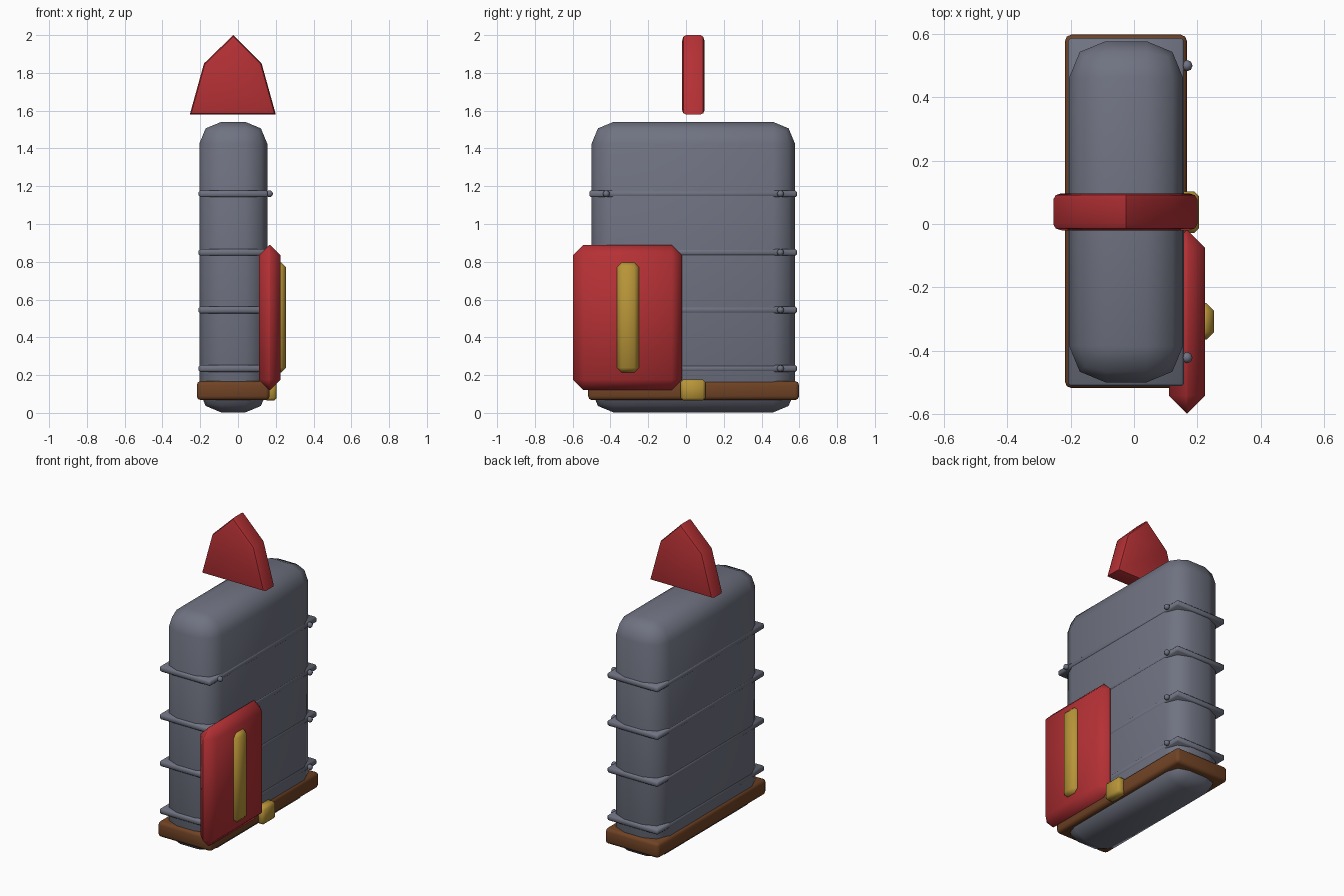
import bpy, bmesh, math
from mathutils import Vector

cube = bpy.data.objects.get("Cube")
if cube:
    bpy.data.objects.remove(cube, do_unlink=True)


def material(name, rgb):
    m = bpy.data.materials.new(name)
    m.use_nodes = True
    m.diffuse_color = (*rgb, 1)
    m.node_tree.nodes["Principled BSDF"].inputs["Base Color"].default_value = (*rgb, 1)
    return m


grey = material("slate grey", (0.16, 0.17, 0.22))
red = material("red", (0.46, 0.03, 0.035))
brown = material("leather brown", (0.16, 0.055, 0.018))
gold = material("gold", (0.48, 0.30, 0.04))


def finish(bm, name, mat, angle=60):
    bmesh.ops.recalc_face_normals(bm, faces=bm.faces)
    mesh = bpy.data.meshes.new(name)
    bm.to_mesh(mesh)
    bm.free()
    mesh.materials.append(mat)
    ob = bpy.data.objects.new(name, mesh)
    bpy.context.collection.objects.link(ob)
    bpy.ops.object.select_all(action='DESELECT')
    ob.select_set(True)
    bpy.context.view_layer.objects.active = ob
    bpy.ops.object.shade_smooth_by_angle(angle=math.radians(angle))
    return ob


def bevelled_box(name, low, high, bevel, segments, mat):
    """Box between two corners with every edge bevelled."""
    low, high = Vector(low), Vector(high)
    bm = bmesh.new()
    bmesh.ops.create_cube(bm, size=1)
    bmesh.ops.scale(bm, vec=high - low, verts=bm.verts)
    bmesh.ops.translate(bm, vec=(low + high) / 2, verts=bm.verts)
    bmesh.ops.bevel(bm, geom=bm.edges[:], offset=bevel, segments=segments,
                    profile=0.5, affect='EDGES')
    return finish(bm, name, mat)


def rivet(name, place):
    bm = bmesh.new()
    bmesh.ops.create_uvsphere(bm, u_segments=8, v_segments=6, radius=0.018)
    bmesh.ops.translate(bm, vec=place, verts=bm.verts)
    return finish(bm, name, grey)


# Rounded main body
bevelled_box("body", (-0.205, -0.50, 0.003), (0.155, 0.577, 1.54), 0.115, 2, grey)

# Four thin bands with rivets on the left side
for i, z in enumerate((0.235, 0.545, 0.85, 1.16)):
    bevelled_box(f"band_{i + 1}", (-0.208, -0.512, z - 0.018),
                 (0.158, 0.587, z + 0.018), 0.008, 1, grey)
    for end, y in (("front", -0.422), ("back", 0.50)):
        rivet(f"rivet_{end}_{i + 1}", (0.167, y, z))

# Belt and buckle
bevelled_box("belt", (-0.218, -0.518, 0.068), (0.167, 0.598, 0.168), 0.02, 2, brown)
bevelled_box("buckle", (0.14, -0.028, 0.065), (0.205, 0.102, 0.178), 0.014, 1, gold)

# Side pocket panel with its strip
bevelled_box("side_panel", (0.11, -0.598, 0.12), (0.225, -0.02, 0.89), 0.056, 1, red)
bevelled_box("panel_strip", (0.20, -0.365, 0.215), (0.253, -0.25, 0.795), 0.024, 1, gold)

# Pointed crest floating above the body, chamfered around its two faces
profile = [(-0.255, 1.58), (0.20, 1.58), (0.125, 1.85), (-0.025, 2.0), (-0.18, 1.85)]
bm = bmesh.new()
front = bm.faces.new([bm.verts.new((x, -0.02, z)) for x, z in profile])
back = bmesh.ops.extrude_face_region(bm, geom=[front], use_keep_orig=True)
bmesh.ops.translate(bm, vec=(0, 0.117, 0),
                    verts=[v for v in back["geom"] if isinstance(v, bmesh.types.BMVert)])
bmesh.ops.recalc_face_normals(bm, faces=bm.faces)
rims = [e for e in bm.edges if abs(e.verts[0].co.y - e.verts[1].co.y) < 0.01]
bmesh.ops.bevel(bm, geom=rims, offset=0.02, segments=2, profile=0.5, affect='EDGES')
finish(bm, "crest", red, 40)
